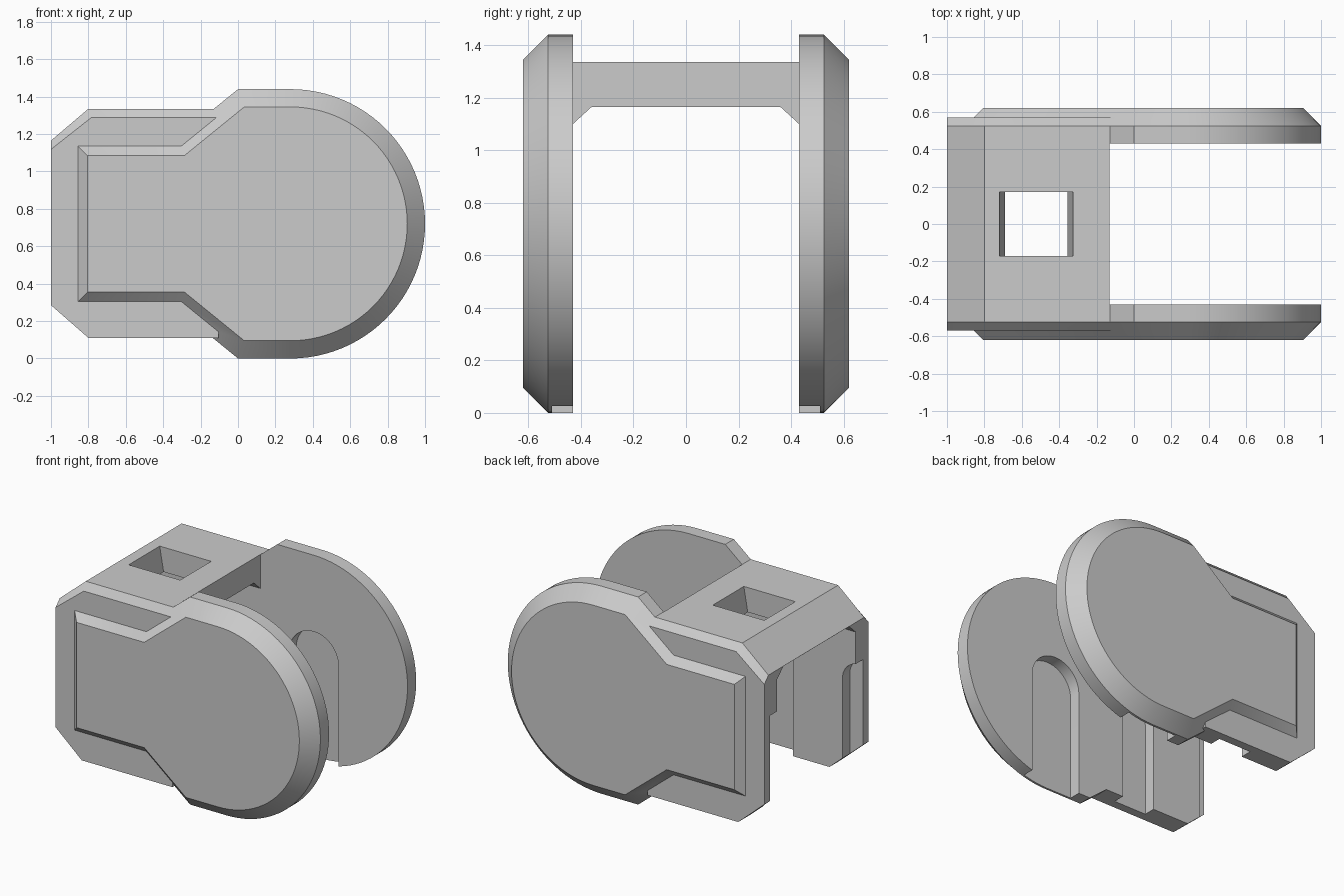
import bpy
import bmesh
from math import sin, cos, pi
from mathutils import Vector

cube = bpy.data.objects.get("Cube")
if cube:
    bpy.data.objects.remove(cube)

grey = bpy.data.materials.new("light_grey")
grey.use_nodes = True
grey.diffuse_color = (0.6, 0.6, 0.6, 1)
grey.node_tree.nodes["Principled BSDF"].inputs["Base Color"].default_value = (0.6, 0.6, 0.6, 1)


def arc(cx, cz, r, start, end, n):
    """Points of an arc in the xz plane."""
    return [(cx + r * cos(start + (end - start) * i / n),
             cz + r * sin(start + (end - start) * i / n)) for i in range(n + 1)]


def inset(pts, d):
    """Move a clockwise outline inwards by d, with mitred corners."""
    out = []
    for i, p in enumerate(pts):
        a = (Vector(p) - Vector(pts[i - 1])).normalized()
        b = (Vector(pts[(i + 1) % len(pts)]) - Vector(p)).normalized()
        na, nb = Vector((a.y, -a.x)), Vector((b.y, -b.x))
        out.append(tuple(Vector(p) + (na + nb) * d / (1 + na.dot(nb))))
    return out


def loft(name, rings):
    """Solid through a list of (y, xz outline) rings."""
    bm = bmesh.new()
    loops = [[bm.verts.new((x, y, z)) for x, z in pts] for y, pts in rings]
    n = len(loops[0])
    for a, b in zip(loops, loops[1:]):
        for i in range(n):
            j = (i + 1) % n
            bm.faces.new((a[i], a[j], b[j], b[i]))
    bm.faces.new(loops[0])
    bm.faces.new(loops[-1])
    bmesh.ops.recalc_face_normals(bm, faces=bm.faces)
    mesh = bpy.data.meshes.new(name)
    bm.to_mesh(mesh)
    bm.free()
    mesh.materials.append(grey)
    ob = bpy.data.objects.new(name, mesh)
    bpy.context.collection.objects.link(ob)
    return ob


def combine(ob, steps, mirror=False):
    """Apply boolean steps, remove the helpers, then mirror across y."""
    for op, other in steps:
        mod = ob.modifiers.new(op, "BOOLEAN")
        mod.operation, mod.object, mod.solver = op, other, "EXACT"
    if mirror:
        mod = ob.modifiers.new("mirror", "MIRROR")
        mod.use_axis = (False, True, False)
    bpy.context.view_layer.update()
    done = ob.evaluated_get(bpy.context.evaluated_depsgraph_get())
    mesh = bpy.data.meshes.new_from_object(done)
    ob.modifiers.clear()
    ob.data = mesh
    for _, other in steps:
        bpy.data.objects.remove(other)


IN, RIM, ARM, OUT = 0.43, 0.525, 0.57, 0.62

# Rounded side plate with a bevelled outer face
outline = [(-0.9, 0.26), (-0.9, 1.18), (-0.32, 1.18), (0, 1.44)]
outline += arc(0.28, 0.72, 0.72, pi / 2, -pi / 2, 48)
outline += [(0, 0), (-0.32, 0.26)]
plate = loft("side_plates", [(IN, outline), (RIM, outline), (OUT, inset(outline, OUT - RIM))])


# Arm behind each plate, bevelled along its top edge
def arm_outline(drop):
    return [(-1, 0.285), (-1, 1.165 - drop), (-0.8 + drop / 3, 1.335 - drop),
            (-0.105, 1.335 - drop), (-0.105, 0.11), (-0.8, 0.11)]


arm = loft("arm", [(IN, arm_outline(0)), (RIM, arm_outline(0)), (ARM, arm_outline(0.047))])


# Round-topped slots in the inner faces, open at the bottom
def slot(cx, top, r):
    pts = [(cx - r, -0.2)] + arc(cx, top - r, r, pi, 0, 24) + [(cx + r, -0.2)]
    return loft("slot_cutter", [(0.35, pts), (0.51, pts)])


slots = [slot(0.28, 0.91, 0.19), slot(-0.395, 0.88, 0.125), slot(-1.025, 0.88, 0.125)]
combine(plate, [("UNION", arm)] + [("DIFFERENCE", s) for s in slots], mirror=True)


# Top bridge with small gussets where it meets the plates
def bridge_outline(bottom):
    return [(-1, bottom), (-1, 1.165), (-0.8, 1.335), (-0.13, 1.335), (-0.13, bottom)]


bridge = loft("top_bridge", [(-IN, bridge_outline(1.1)), (-0.36, bridge_outline(1.164)),
                             (0.36, bridge_outline(1.164)), (IN, bridge_outline(1.1))])

# Tapered opening through the bridge
hole = [(-0.72, 1.335), (-0.72, 1.4), (-0.325, 1.4), (-0.325, 1.335),
        (-0.355, 1.164), (-0.355, 1.1), (-0.69, 1.1), (-0.69, 1.164)]
combine(bridge, [("DIFFERENCE", loft("hole_cutter", [(-0.17, hole), (0.17, hole)]))])

# Smooth the round rims and keep the edges sharp
bpy.ops.object.select_all(action="DESELECT")
for ob in (plate, bridge):
    ob.select_set(True)
bpy.context.view_layer.objects.active = plate
bpy.ops.object.shade_smooth_by_angle()
